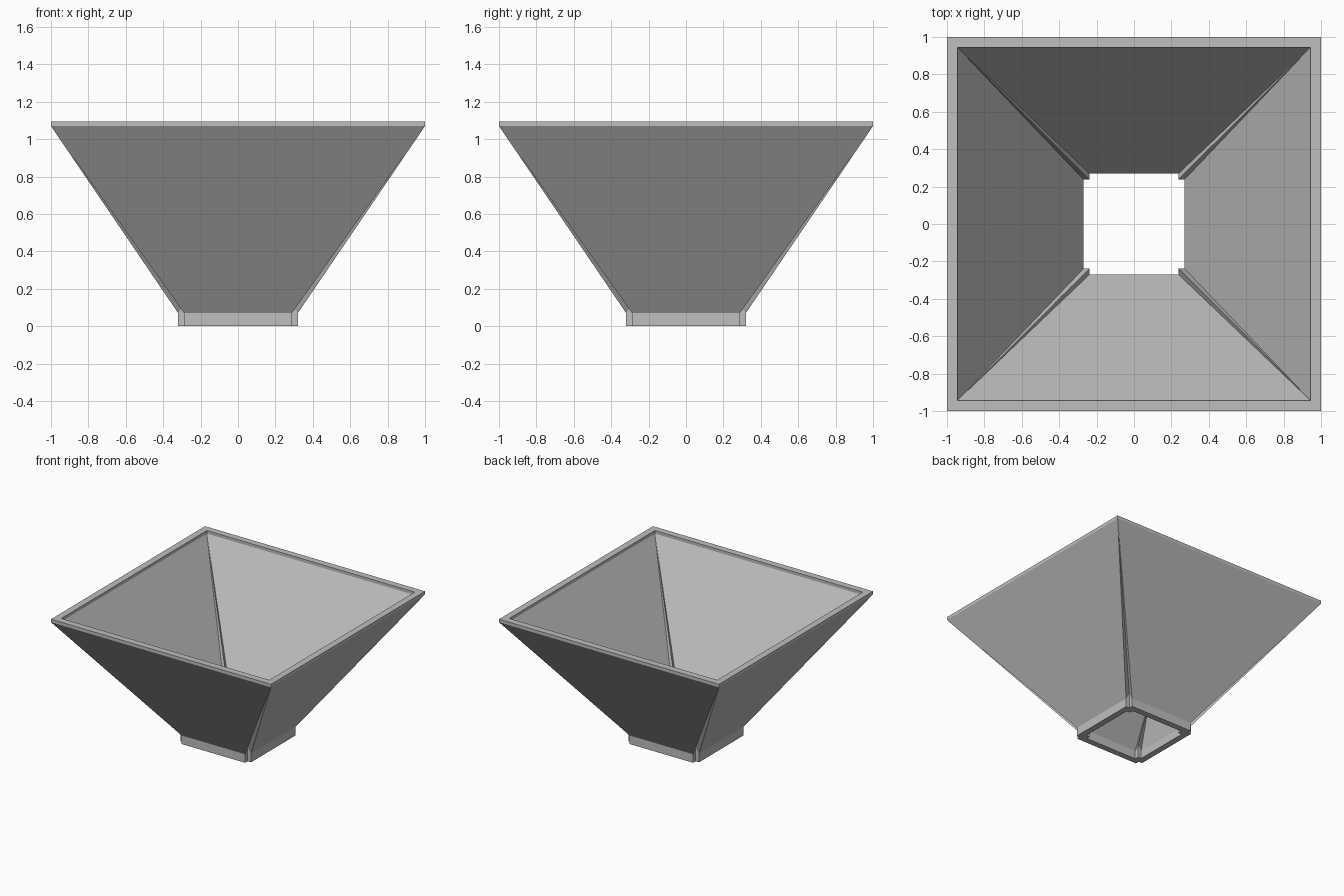
import bpy, bmesh, math

default = bpy.data.objects.get("Cube")
if default:
    bpy.data.objects.remove(default, do_unlink=True)

RIM_TOP, RIM_LOW = 1.095, 1.07
NECK_TOP = 0.07
OUT_TOP, IN_TOP = 1.0, 0.945
OUT_NECK, IN_NECK = 0.32, 0.27
NOTCH = 0.032


def ring(bm, half, notch, z, notch_z=None):
    """Square ring whose four corners are notched inwards (12 points)."""
    cut = half - notch
    corner = [(half, cut, z), (cut, cut, z if notch_z is None else notch_z), (cut, half, z)]
    verts = []
    for turn in range(4):
        for x, y, h in corner:
            for _ in range(turn):
                x, y = -y, x
            verts.append(bm.verts.new((x, y, h)))
    return verts


# Shell profile, from the foot up the outside, over the rim and down the inside
bm = bmesh.new()
rings = [
    ring(bm, OUT_NECK, NOTCH, 0),
    ring(bm, OUT_NECK, NOTCH, NECK_TOP, 0.12),
    ring(bm, OUT_TOP, 0, RIM_LOW),
    ring(bm, OUT_TOP, 0, RIM_TOP),
    ring(bm, IN_TOP, 0, RIM_TOP),
    ring(bm, IN_TOP, 0, RIM_LOW),
    ring(bm, IN_NECK, NOTCH, NECK_TOP, 0.1),
    ring(bm, IN_NECK, NOTCH, 0),
]
for i, low in enumerate(rings):
    high = rings[(i + 1) % len(rings)]
    for j in range(len(low)):
        k = (j + 1) % len(low)
        bm.faces.new((low[j], low[k], high[k], high[j]))

# The plain square rings collapse to four corners
bmesh.ops.remove_doubles(bm, verts=bm.verts[:], dist=0.0005)
bmesh.ops.recalc_face_normals(bm, faces=bm.faces[:])

mesh = bpy.data.meshes.new("hopper_funnel")
bm.to_mesh(mesh)
bm.free()
funnel = bpy.data.objects.new("hopper_funnel", mesh)
bpy.context.collection.objects.link(funnel)

# Plain grey finish
grey = bpy.data.materials.new("light_grey")
grey.use_nodes = True
colour = (0.52, 0.52, 0.52, 1)
grey.diffuse_color = colour
grey.node_tree.nodes["Principled BSDF"].inputs["Base Color"].default_value = colour
mesh.materials.append(grey)

bpy.ops.object.select_all(action="DESELECT")
funnel.select_set(True)
bpy.context.view_layer.objects.active = funnel
bpy.ops.object.shade_smooth_by_angle(angle=math.radians(30))
